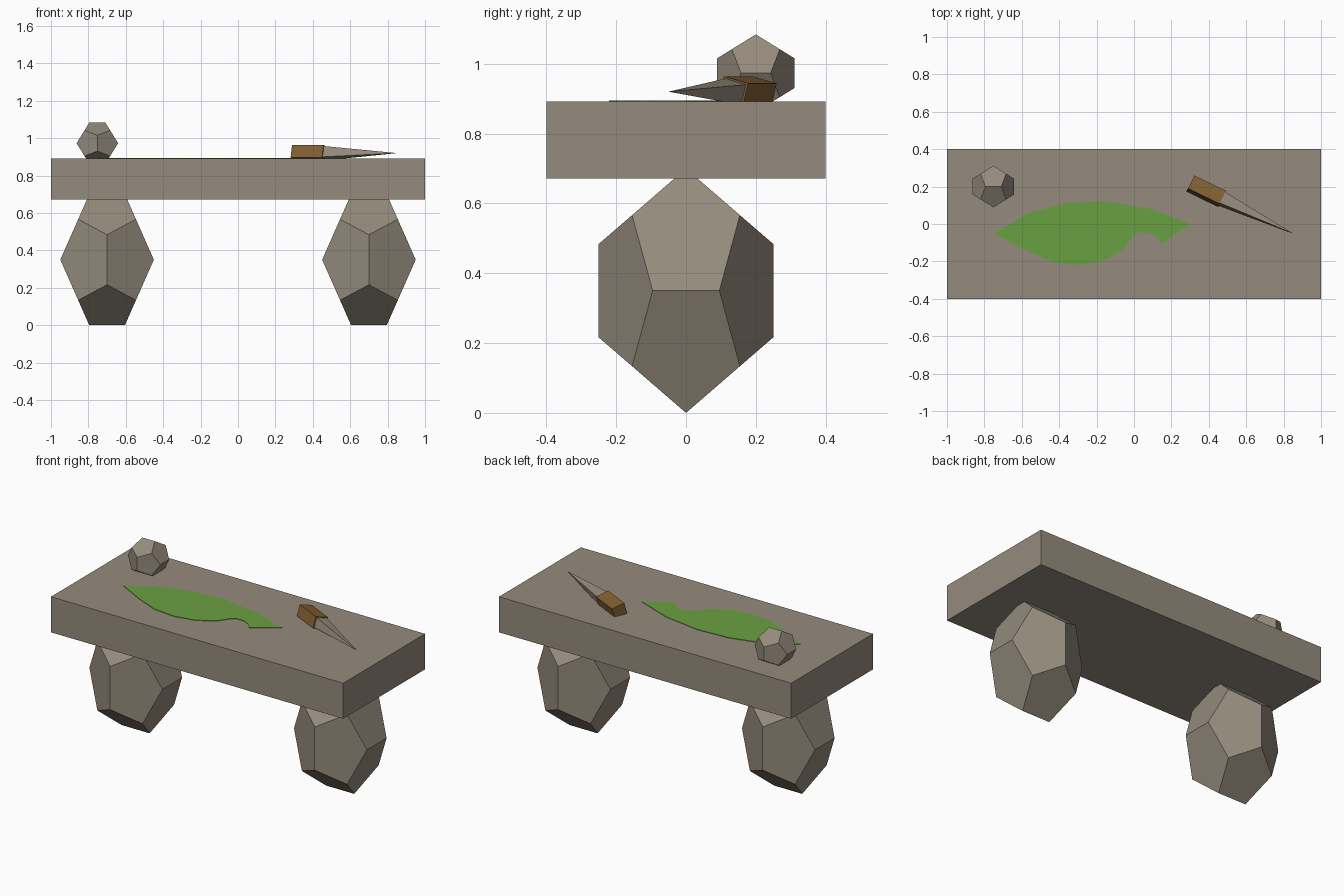
import bpy, bmesh, math
from mathutils import Vector, Matrix

if "Cube" in bpy.data.objects:
    bpy.data.objects.remove(bpy.data.objects["Cube"])


def material(name, rgb):
    m = bpy.data.materials.new(name)
    m.diffuse_color = (*rgb, 1)
    m.use_nodes = True
    m.node_tree.nodes["Principled BSDF"].inputs["Base Color"].default_value = m.diffuse_color
    return m


STONE = material("stone", (0.300, 0.260, 0.205))
GREEN = material("leaf green", (0.141, 0.356, 0.053))
WOOD = material("brown wood", (0.223, 0.117, 0.033))


def finish(bm, name, mat, matrix=None):
    if matrix is not None:
        bm.transform(matrix)
    bmesh.ops.recalc_face_normals(bm, faces=bm.faces)
    me = bpy.data.meshes.new(name)
    bm.to_mesh(me)
    bm.free()
    me.materials.append(mat)
    ob = bpy.data.objects.new(name, me)
    bpy.context.collection.objects.link(ob)
    return ob


def box(name, mat, size, matrix):
    bm = bmesh.new()
    bmesh.ops.create_cube(bm, size=1, matrix=Matrix.Diagonal((*size, 1)))
    return finish(bm, name, mat, matrix)


def dodecahedron(name, center, half_size):
    """Twelve-sided boulder whose extents equal half_size."""
    phi = (1 + math.sqrt(5)) / 2
    signs = (-1, 1)
    pts = [Vector((a, b, c)) for a in signs for b in signs for c in signs]
    for a in signs:
        for b in signs:
            p, q = a * phi, b / phi
            pts += [Vector((p, q, 0)), Vector((q, 0, p)), Vector((0, p, q))]
    bm = bmesh.new()
    for p in pts:
        bm.verts.new(p / phi)
    bmesh.ops.convex_hull(bm, input=bm.verts[:])
    # merge hull triangles into pentagons
    bmesh.ops.dissolve_limit(bm, angle_limit=math.radians(2),
                             verts=bm.verts[:], edges=bm.edges[:])
    return finish(bm, name, STONE,
                  Matrix.Translation(center) @ Matrix.Diagonal((*half_size, 1)))


# Table slab on two boulder legs
box("table_slab", STONE, (2, 0.8, 0.22), Matrix.Translation((0, 0, 0.782)))
for side, x in (("left", -0.7), ("right", 0.7)):
    dodecahedron(side + "_boulder_leg", (x, 0, 0.35), (0.25, 0.25, 0.35))

# Small rock resting on the slab
dodecahedron("small_rock", (-0.752, 0.2, 0.973), (0.111, 0.111, 0.111))

# Bitten leaf lying on the slab
outline = [(-0.75, -0.05), (-0.56, 0.06), (-0.37, 0.11), (-0.165, 0.122),
           (0.075, 0.085), (0.30, 0), (0.15, -0.105), (0.115, -0.065),
           (0.075, -0.045), (0.025, -0.045), (-0.01, -0.07), (-0.05, -0.13),
           (-0.155, -0.195), (-0.285, -0.22), (-0.43, -0.205), (-0.58, -0.14)]
bm = bmesh.new()
leaf = bm.faces.new([bm.verts.new((x, y, 0.889)) for x, y in outline])
top = bmesh.ops.extrude_face_region(bm, geom=[leaf])["geom"]
bmesh.ops.translate(bm, vec=(0, 0, 0.006),
                    verts=[v for v in top if isinstance(v, bmesh.types.BMVert)])
finish(bm, "leaf", GREEN)

# Knife: rolled wooden handle with a four-sided stone spike
knife = (Matrix.Translation((0.302, 0.217, 0.92))
         @ Matrix.Rotation(math.radians(-26), 4, 'Z')
         @ Matrix.Rotation(math.radians(-15), 4, 'X'))
box("knife_handle", WOOD, (0.187, 0.08, 0.07),
    knife @ Matrix.Translation((0.0935, 0, 0)))
bm = bmesh.new()
base = [bm.verts.new((0.186, y * 0.034, z * 0.03))
        for y, z in ((-1, -1), (1, -1), (1, 1), (-1, 1))]
tip = bm.verts.new((0.61, 0, 0))
bm.faces.new(base)
for i in range(4):
    bm.faces.new((base[i], base[(i + 1) % 4], tip))
finish(bm, "knife_blade", STONE, knife)
